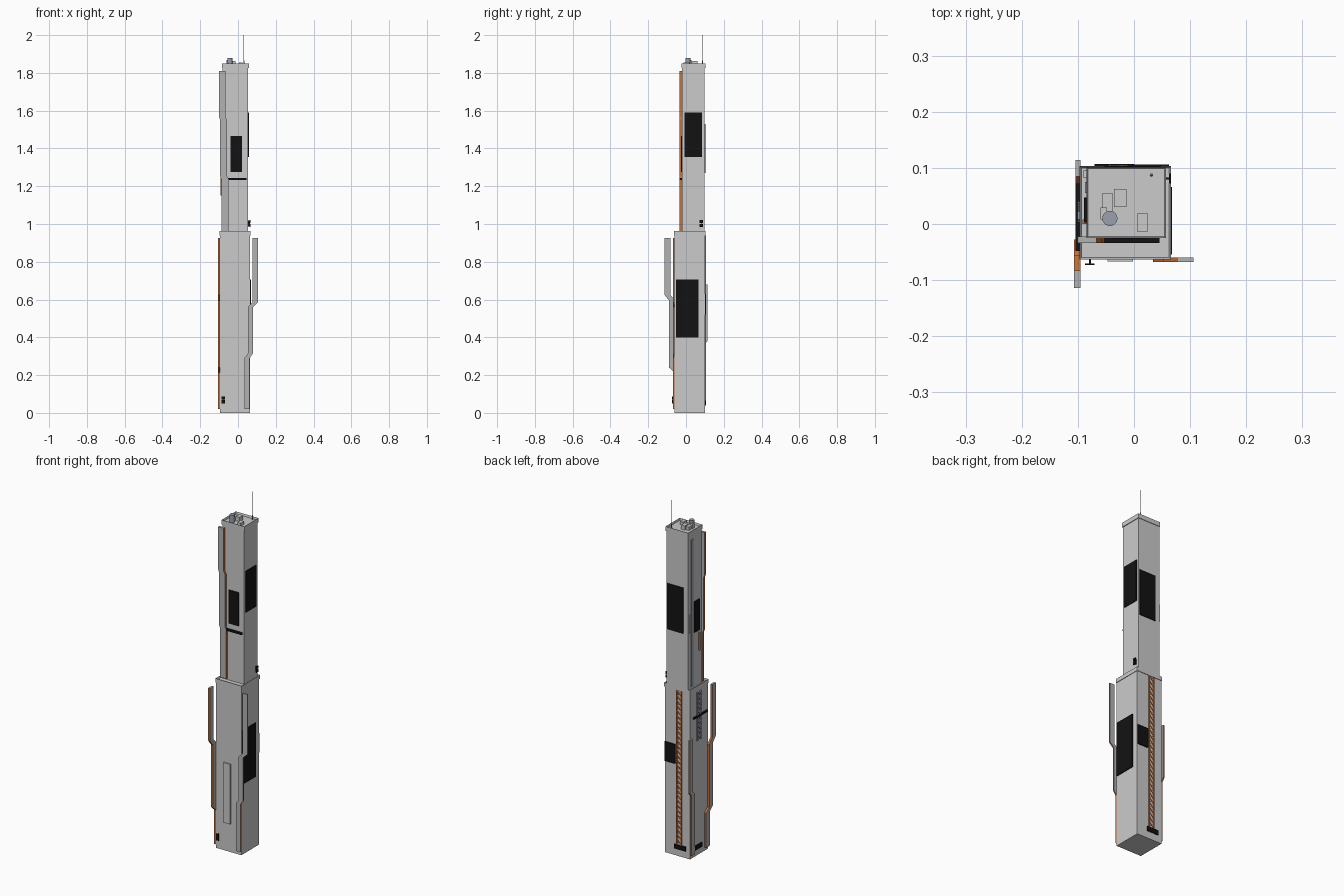
import bpy, bmesh, math
from mathutils import Matrix, Vector

if "Cube" in bpy.data.objects:
    bpy.data.objects.remove(bpy.data.objects["Cube"])


def material(name, rgb):
    m = bpy.data.materials.new(name)
    m.diffuse_color = (*rgb, 1)
    m.use_nodes = True
    m.node_tree.nodes["Principled BSDF"].inputs["Base Color"].default_value = m.diffuse_color
    return m


ORANGE = material("orange_trim", (0.55, 0.16, 0.04))
BLACK = material("black_screen", (0.006, 0.006, 0.006))
GREY = material("grey_shell", (0.45, 0.45, 0.45))
STEEL = material("steel", (0.32, 0.35, 0.42))


def finish(bm, name, *mats):
    bmesh.ops.recalc_face_normals(bm, faces=bm.faces)
    me = bpy.data.meshes.new(name)
    bm.to_mesh(me)
    bm.free()
    for m in mats:
        if m:
            me.materials.append(m)
    ob = bpy.data.objects.new(name, me)
    bpy.context.collection.objects.link(ob)
    return ob


def add_box(bm, x, y, z, rot=None):
    size = Vector((x[1] - x[0], y[1] - y[0], z[1] - z[0]))
    mid = Vector((sum(x), sum(y), sum(z))) / 2
    mat = Matrix.Translation(mid) @ (rot or Matrix()) @ Matrix.Diagonal((*size, 1))
    return bmesh.ops.create_cube(bm, size=1, matrix=mat)["verts"]


def box(name, x, y, z, mat=None):
    bm = bmesh.new()
    add_box(bm, x, y, z)
    return finish(bm, name, mat)


def rimmed_box(name, x, y, z, rim, depth):
    """Box whose top is sunk behind a thin parapet."""
    bm = bmesh.new()
    add_box(bm, x, y, z)
    top = max(bm.faces, key=lambda f: f.calc_center_median().z)
    bmesh.ops.inset_region(bm, faces=[top], thickness=rim)
    bmesh.ops.translate(bm, verts=top.verts, vec=(0, 0, -depth))
    return finish(bm, name)


def fin(name, axis, thick, sections):
    """Stepped blade: sections are (z0, z1, inner, outer); grey sides, orange edges."""
    inner, outer = [], []
    for z0, z1, a, b in sections:
        inner += [(a, z0), (a, z1)]
        outer += [(b, z0), (b, z1)]
    pts = inner + outer[::-1]
    bm = bmesh.new()
    place = lambda t, p: (t, p[0], p[1]) if axis == 0 else (p[0], t, p[1])
    face = bm.faces.new([bm.verts.new(place(thick[0], p)) for p in pts])
    ext = bmesh.ops.extrude_face_region(bm, geom=[face])
    move = [0, 0, 0]
    move[axis] = thick[1] - thick[0]
    bmesh.ops.translate(bm, vec=move,
                        verts=[g for g in ext["geom"] if isinstance(g, bmesh.types.BMVert)])
    bm.normal_update()
    zmax = sections[-1][1]
    for f in bm.faces:
        side = abs(f.normal[axis]) > 0.5
        cap = all(v.co.z > zmax - 1e-4 for v in f.verts)
        f.material_index = 0 if side or cap else 1
    return finish(bm, name, GREY, ORANGE)


def lattice(name, axis, depth, span, z, count, mat):
    """Flat truss: two rails with repeated crosses."""
    bm = bmesh.new()
    w = 0.005
    order = lambda u, d: (d, u) if axis == 0 else (u, d)
    for u in ((span[0], span[0] + w), (span[1] - w, span[1])):
        add_box(bm, *order(u, depth), z)
    mid, step = sum(span) / 2, (z[1] - z[0]) / count
    length = math.hypot(span[1] - span[0] - w, step)
    ang = math.atan2(step, span[1] - span[0] - w)
    inset = (depth[0] * 0.9 + depth[1] * 0.1, depth[0] * 0.1 + depth[1] * 0.9)
    for i in range(count):
        c = z[0] + (i + 0.5) * step
        for s in (-1, 1):
            rot = Matrix.Rotation(s * ang, 4, "X" if axis == 0 else "Y")
            add_box(bm, *order((mid - length / 2, mid + length / 2), inset),
                    (c - 0.0018, c + 0.0018), rot)
    return finish(bm, name, mat)


def cylinder(name, xy, z, r, sides, mat=None, r2=None):
    bm = bmesh.new()
    bmesh.ops.create_cone(bm, cap_ends=True, segments=sides, radius1=r,
                          radius2=r if r2 is None else r2, depth=z[1] - z[0],
                          matrix=Matrix.Translation((*xy, sum(z) / 2)))
    ob = finish(bm, name, mat)
    bpy.context.view_layer.objects.active = ob
    ob.select_set(True)
    bpy.ops.object.shade_smooth_by_angle()
    ob.select_set(False)


# Tower shafts and parapets
box("lower_shaft", (-0.095, 0.063), (-0.06, 0.100), (0, 0.945))
rimmed_box("lower_parapet", (-0.097, 0.066), (-0.063, 0.103), (0.940, 0.962), 0.005, 0.010)
box("upper_shaft", (-0.083, 0.053), (-0.022, 0.099), (0.95, 1.835))
rimmed_box("upper_parapet", (-0.085, 0.057), (-0.025, 0.102), (1.825, 1.85), 0.004, 0.012)

# Stepped fins
fin("front_left_fin", 0, (-0.107, -0.095),
    [(0.02, 0.215, -0.028, -0.062), (0.24, 0.595, -0.056, -0.09), (0.625, 0.925, -0.083, -0.114)])
fin("front_right_fin", 1, (-0.068, -0.06),
    [(0.02, 0.29, 0.034, 0.062), (0.315, 0.56, 0.052, 0.079), (0.585, 0.925, 0.077, 0.106)])
fin("back_left_fin", 0, (-0.104, -0.095),
    [(0.02, 0.36, 0.067, 0.097), (0.38, 0.68, 0.085, 0.114)])
fin("upper_left_fin", 1, (-0.034, -0.022),
    [(0.96, 1.235, -0.088, -0.050), (1.255, 1.55, -0.095, -0.058), (1.57, 1.81, -0.101, -0.067)])

# Black screens
box("upper_front_screen", (-0.04, 0.021), (-0.027, -0.02), (1.275, 1.465), BLACK)
box("upper_right_screen", (0.05, 0.057), (-0.008, 0.085), (1.355, 1.59), BLACK)
box("upper_back_screen", (-0.053, 0.048), (0.096, 0.103), (1.27, 1.53), BLACK)
box("upper_left_screen", (-0.089, -0.08), (0.003, 0.047), (1.265, 1.44), BLACK)
box("lower_right_screen", (0.06, 0.068), (-0.054, 0.066), (0.40, 0.705), BLACK)
box("lower_back_screen", (-0.004, 0.062), (0.098, 0.106), (0.52, 0.63), BLACK)

# Thin bars and low signs
box("front_bar", (-0.053, 0.045), (-0.034, -0.02), (1.234, 1.244), BLACK)
box("left_bar", (-0.104, -0.093), (-0.048, 0.072), (0.785, 0.794), BLACK)
box("back_low_sign", (-0.07, 0.0), (0.098, 0.107), (0.04, 0.065), BLACK)
box("left_low_sign", (-0.100, -0.093), (-0.007, 0.06), (0.035, 0.06), BLACK)

# Small hanging signs, two stacked tiles on a stem
for i in range(2):
    z = 0.05 + i * 0.021
    box(f"front_sign_{i}", (-0.087, -0.070), (-0.073, -0.070), (z, z + 0.017), BLACK)
    z = 0.985 + i * 0.02
    box(f"right_sign_{i}", (0.062, 0.066), (0.072, 0.090), (z, z + 0.016), BLACK)
box("front_sign_stem", (-0.080, -0.077), (-0.071, -0.058), (0.052, 0.086), BLACK)
box("right_sign_stem", (0.051, 0.063), (0.079, 0.083), (0.988, 1.018), BLACK)

# Trusses
lattice("back_truss", 1, (0.099, 0.106), (-0.045, -0.012), (0.04, 0.938), 32, ORANGE)
box("back_truss_backing", (-0.043, -0.014), (0.099, 0.102), (0.04, 0.938))
lattice("left_truss", 0, (-0.101, -0.094), (0.004, 0.04), (0.65, 0.925), 10, STEEL)

# Raised wall strips
box("front_wall_panel", (-0.047, -0.002), (-0.067, -0.058), (0.16, 0.50))
box("left_corner_strip", (-0.087, -0.08), (0.055, 0.075), (0.965, 1.80), STEEL)
box("left_corner_plate", (-0.090, -0.08), (0.082, 0.095), (1.28, 1.38))
box("left_orange_tab", (-0.092, -0.08), (0.0, 0.008), (1.15, 1.25), ORANGE)

# Rooftop equipment
for i, (x, y, z) in enumerate([((-0.056, -0.038), (0.012, 0.055), 1.858),
                               ((-0.036, -0.013), (0.030, 0.062), 1.862),
                               ((0.005, 0.025), (-0.013, 0.019), 1.856),
                               ((-0.060, -0.048), (0.008, 0.029), 1.868)]):
    box(f"roof_unit_{i}", x, y, (1.835, z))
cylinder("roof_tank", (-0.043, 0.010), (1.835, 1.88), 0.0135, 24, STEEL)
cylinder("antenna_base", (0.031, 0.087), (1.835, 1.865), 0.003, 12, STEEL)
cylinder("antenna", (0.031, 0.087), (1.86, 2.0), 0.0016, 8, STEEL, 0.001)
